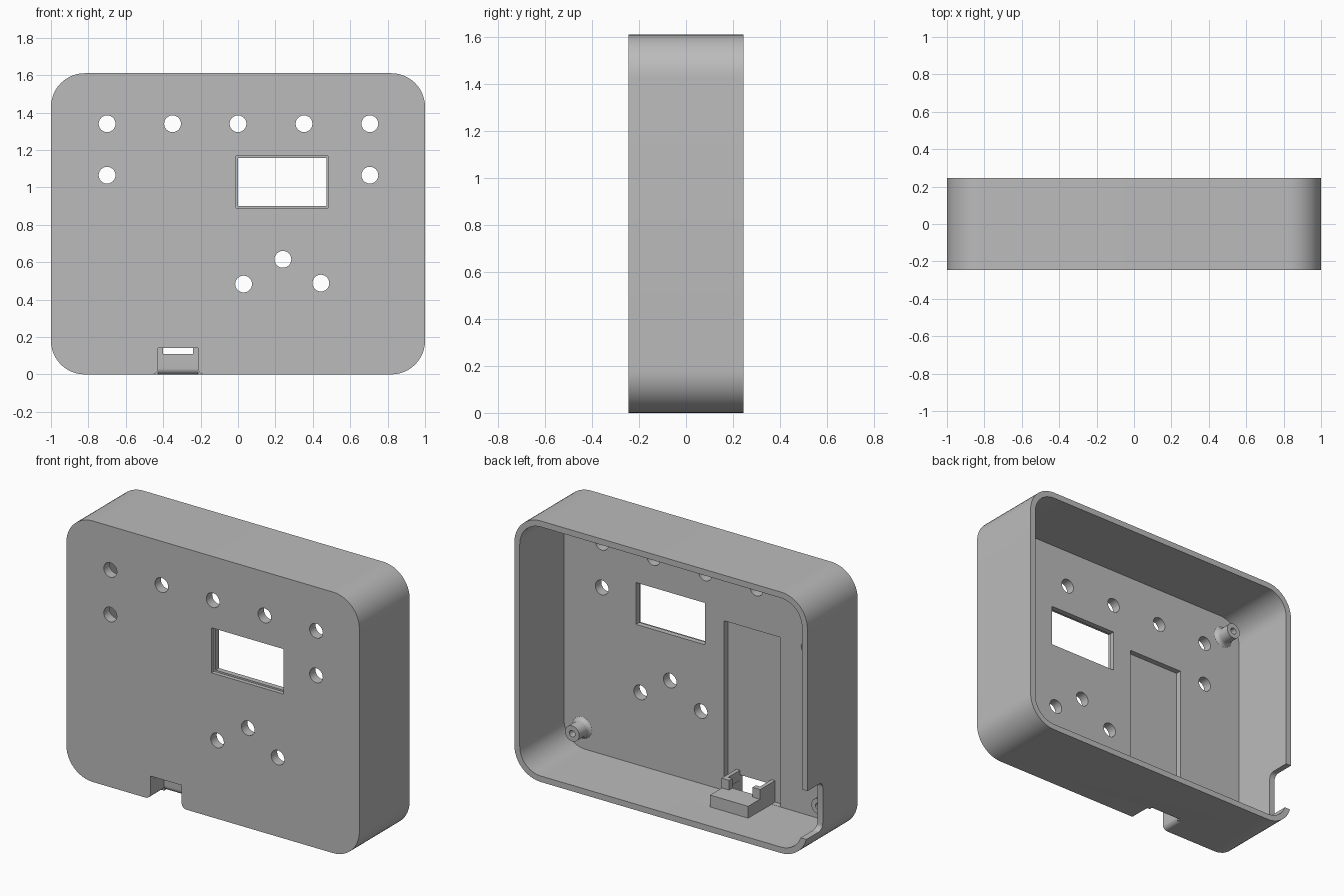
import bpy, bmesh
from math import sin, cos, pi, radians

if "Cube" in bpy.data.objects:
    bpy.data.objects.remove(bpy.data.objects["Cube"])

grey = bpy.data.materials.new("plain_grey")
grey.use_nodes = True
COLOR = (0.5, 0.5, 0.5, 1)
grey.diffuse_color = COLOR
grey.node_tree.nodes["Principled BSDF"].inputs["Base Color"].default_value = COLOR

FRONT, INNER, BACK = -0.245, -0.187, 0.245
HEIGHT, WALL, RADIUS = 1.61, 0.037, 0.18


def finish(name, bm):
    bmesh.ops.recalc_face_normals(bm, faces=bm.faces)
    mesh = bpy.data.meshes.new(name)
    bm.to_mesh(mesh)
    bm.free()
    mesh.materials.append(grey)
    obj = bpy.data.objects.new(name, mesh)
    bpy.context.collection.objects.link(obj)
    return obj


def prism(name, outline, a, b, axis="y"):
    """Extrude an outline (x, z) along y, or (y, z) along x."""
    bm = bmesh.new()
    place = (lambda p, t: (p[0], t, p[1])) if axis == "y" else (lambda p, t: (t, p[0], p[1]))
    rings = [[bm.verts.new(place(p, t)) for p in outline] for t in (a, b)]
    for ring in rings:
        bm.faces.new(ring)
    n = len(outline)
    for i in range(n):
        j = (i + 1) % n
        bm.faces.new((rings[0][i], rings[0][j], rings[1][j], rings[1][i]))
    return finish(name, bm)


def arc(cx, cz, r, start, end, steps=12):
    angles = [radians(start + (end - start) * i / steps) for i in range(steps + 1)]
    return [(cx + r * cos(t), cz + r * sin(t)) for t in angles]


def rounded(x0, x1, z0, z1, r, steps=12):
    return (arc(x1 - r, z1 - r, r, 0, 90, steps) + arc(x0 + r, z1 - r, r, 90, 180, steps)
            + arc(x0 + r, z0 + r, r, 180, 270, steps) + arc(x1 - r, z0 + r, r, 270, 360, steps))


def box(name, x, y, z):
    return prism(name, [(x[0], z[0]), (x[1], z[0]), (x[1], z[1]), (x[0], z[1])], *y)


def combine(target, tool, operation="DIFFERENCE"):
    mod = target.modifiers.new("cut", "BOOLEAN")
    mod.object, mod.operation, mod.solver = tool, operation, "EXACT"
    bpy.context.view_layer.objects.active = target
    bpy.ops.object.modifier_apply(modifier=mod.name)
    bpy.data.objects.remove(tool)


# Open-backed shell
case = prism("case_shell", rounded(-1, 1, 0, HEIGHT, RADIUS), FRONT, BACK)
combine(case, prism("cavity", rounded(-1 + WALL, 1 - WALL, WALL, HEIGHT - WALL, RADIUS - WALL),
                    INNER, 0.4))

# Round holes in the front
holes = [(x, 1.34) for x in (-0.7, -0.35, 0, 0.353, 0.705)]
holes += [(-0.7, 1.065), (0.705, 1.065), (0.24, 0.615), (0.03, 0.483), (0.443, 0.488)]
for x, z in holes:
    combine(case, prism("hole", arc(x, z, 0.045, 0, 345, 23), -0.3, -0.1))

# Stepped display window
combine(case, box("window", (0, 0.472), (-0.3, -0.1), (0.9, 1.158)))
combine(case, box("window_step", (-0.01, 0.482), (-0.3, FRONT + 0.025), (0.89, 1.168)))

# Board recess inside the front plate
combine(case, box("recess", (-0.514, -0.13), (INNER - 0.035, -0.1), (WALL + 0.001, 1.083)))

# Socket housing: ledge, side posts and inward lips around the port
PORT = -0.32
port_back = -0.11
parts = [box("ledge", (PORT - 0.13, PORT + 0.13), (-0.235, 0.037), (0.02, 0.11))]
for side in (-1, 1):
    def span(a, b):
        return sorted((PORT + side * a, PORT + side * b))
    parts.append(box("post", span(0.08, 0.132), (port_back, -0.078), (0.03, 0.17)))
    parts.append(box("post", span(0.108, 0.132), (-0.235, -0.079), (0.03, 0.17)))
for part in parts:
    combine(case, part, "UNION")

# Port opening, flared towards the bottom edge
flare = 0.032
right = arc(PORT + 0.107 + flare, flare, flare, 270, 180, 8)
left = [(2 * PORT - x, z) for x, z in reversed(right)]
outline = ([(right[0][0], -0.03)] + right + [(PORT + 0.107, 0.142), (PORT - 0.107, 0.142)]
           + left + [(left[-1][0], -0.03)])
combine(case, prism("port", outline, -0.3, port_back))
ramp = arc(port_back + flare, flare, flare, 270, 180, 8)
outline = [(ramp[0][0], -0.03)] + ramp + [(port_back - 0.02, flare), (port_back - 0.02, -0.03)]
combine(case, prism("port_ramp", outline, PORT - 0.107, PORT + 0.107, "x"))

# Cable notch in the back rim of the right wall
combine(case, prism("cable_notch", rounded(0.095, 0.4, 0.13, 0.43, 0.035, 6),
                    -1.1, -0.9, "x"))


# Screw bosses with a flared foot and a blind hole
def boss(name, x, z):
    top, r, bore, foot = -0.09, 0.048, 0.02, 0.025
    profile = [(r + foot * (1 - sin(t * pi / 8)), INNER + foot * (1 - cos(t * pi / 8)))
               for t in range(5)]
    profile[0] = (r + foot, INNER - 0.005)
    profile += [(r, top), (bore, top), (bore, INNER + 0.01)]
    bm = bmesh.new()
    n = 24
    rings = [[bm.verts.new((x + q * cos(2 * pi * i / n), y, z + q * sin(2 * pi * i / n)))
              for i in range(n)] for q, y in profile]
    for a, b in zip(rings, rings[1:]):
        for i in range(n):
            j = (i + 1) % n
            bm.faces.new((a[i], a[j], b[j], b[i]))
    bm.faces.new(rings[0])
    bm.faces.new(rings[-1])
    return finish(name, bm)


objects = [case]
for sx, side in ((-1, "right"), (1, "left")):
    for z, level in ((0.165, "lower"), (HEIGHT - 0.175, "upper")):
        objects.append(boss(f"screw_boss_{level}_{side}", sx * 0.84, z))

for obj in objects:
    bpy.ops.object.select_all(action="DESELECT")
    obj.select_set(True)
    bpy.context.view_layer.objects.active = obj
    bpy.ops.object.shade_smooth_by_angle(angle=radians(30))
